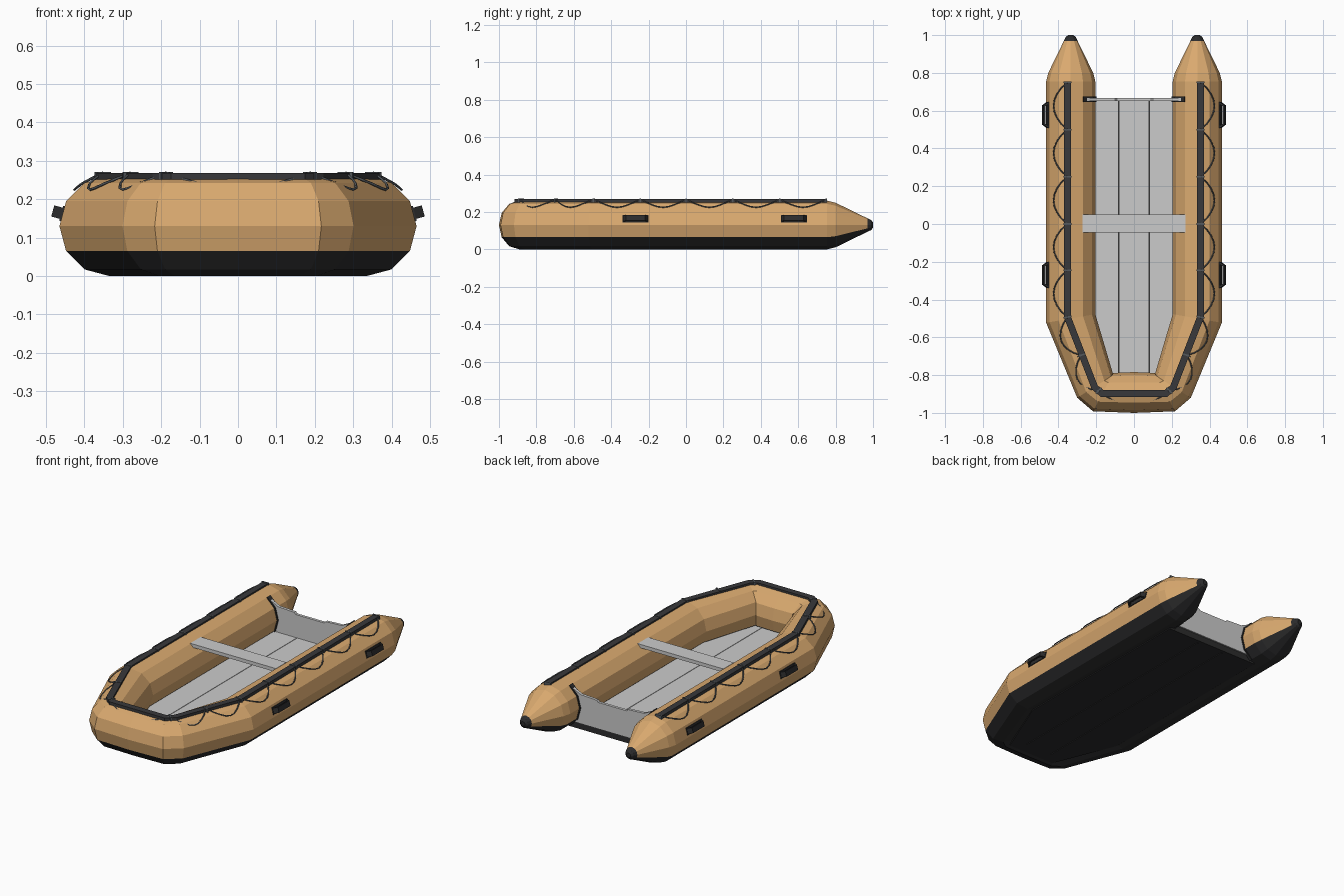
import bpy, bmesh, math
from mathutils import Vector

if "Cube" in bpy.data.objects:
    bpy.data.objects.remove(bpy.data.objects["Cube"])


def material(name, rgb):
    m = bpy.data.materials.new(name)
    m.diffuse_color = (*rgb, 1)
    m.use_nodes = True
    m.node_tree.nodes["Principled BSDF"].inputs["Base Color"].default_value = m.diffuse_color
    return m


TAN = material("tan_fabric", (0.70, 0.40, 0.16))
BLACK = material("black_rubber", (0.025, 0.025, 0.026))
DARK = material("dark_webbing", (0.04, 0.04, 0.043))
ROPE = material("grey_rope", (0.09, 0.10, 0.11))


def finish(name, bm, mats=(), mirror=False):
    bmesh.ops.recalc_face_normals(bm, faces=bm.faces)
    me = bpy.data.meshes.new(name)
    bm.to_mesh(me)
    bm.free()
    for m in mats:
        me.materials.append(m)
    ob = bpy.data.objects.new(name, me)
    bpy.context.collection.objects.link(ob)
    if mirror:
        mod = ob.modifiers.new("mirror", 'MIRROR')
        mod.merge_threshold = 0.0005
    return ob


def loft(name, rings, mats=(), cap=(True, True), pick=None, mirror=False):
    """Skin closed rings; pick(station, segment) gives the material slot."""
    bm = bmesh.new()
    rows = [[bm.verts.new(p) for p in r] for r in rings]
    n = len(rows[0])
    for s in range(len(rows) - 1):
        for k in range(n):
            j = (k + 1) % n
            f = bm.faces.new((rows[s][k], rows[s][j], rows[s + 1][j], rows[s + 1][k]))
            f.material_index = pick(s, k) if pick else 0
    for end, row in zip(cap, (rows[0], rows[-1])):
        if end:
            bm.faces.new(row).material_index = pick(0, 0) if pick else 0
    return finish(name, bm, mats, mirror)


def slab(name, pts, z0, z1, mats=(), mirror=False):
    return loft(name, [[(x, y, z) for x, y in pts] for z in (z0, z1)], mats, mirror=mirror)


def both(pts):
    """Complete a right-hand half outline with its left-hand mirror."""
    return pts + [(-x, y) for x, y in reversed(pts)]


# Inflated tube: centre x, y, outward angle, horizontal radius, vertical radius
R, ZC, CX = 0.13, 0.13, 0.335
stations = [(CX, 1.0, 0, .013, .013), (CX, .99, 0, .027, .027), (CX, .97, 0, .036, .036),
            (CX, .80, 0, .119, .119), (CX, .755, 0, R, R), (CX, -.50, -10, .132, R),
            (.205, -.86, -32, .113, R), (.163, -.89, -62, .115, R), (0, -.892, -90, .108, R)]
rings = []
for cx, cy, ang, rh, rv in stations:
    a = math.radians(ang)
    ring = []
    for k in range(12):
        t = math.radians(30 * k)
        o = rh * math.cos(t)
        ring.append((cx + o * math.cos(a), cy + o * math.sin(a), ZC + rv * math.sin(t)))
    rings.append(ring)
loft("inflated_tube", rings, (TAN, BLACK), (True, False),
     lambda s, k: 1 if s < 2 or 7 <= k <= 10 else 0, mirror=True)

# Hull bottom with two runners
slab("hull_bottom", both([(.30, .66), (.30, -.50), (.15, -.87)]), .004, .04, (BLACK,))
slab("hull_runner", [(.08, .64), (.09, .64), (.09, -.80), (.08, -.80)], 0, .006, (BLACK,), True)

# Floor boards
slab("floor_centre_board", both([(.08, .655), (.08, -.83)]), .04, .06)
slab("floor_side_board", [(.083, .655), (.25, .655), (.25, -.49), (.12, -.83), (.083, -.83)],
     .04, .06, mirror=True)

# Seat plank
slab("seat", both([(.272, .05), (.272, -.045)]), .225, .245)

# Transom with lowered top edge
profile = both([(.27, .04), (.27, .24), (.20, .207), (.10, .202), (.09, .192)])
loft("transom", [[(x, y, z) for x, z in profile] for y in (.652, .668)])

# Rubber seals where the transom meets the tubes
seal = []
for deg in range(120, 241, 30):
    t = math.radians(deg)
    seal.append([(CX + r * math.cos(t), y, ZC + r * math.sin(t))
                 for r, y in ((.125, .645), (.136, .645), (.136, .675), (.125, .675))])
loft("transom_seal", seal, (BLACK,), mirror=True)

# Rubbing strap along the top of the tube
path = [Vector(p) for p in ((.352, .75), (.352, -.493), (.208, -.865), (.168, -.898), (0, -.898))]
strap = []
for i, p in enumerate(path):
    d0 = (path[max(i, 1)] - path[max(i, 1) - 1]).normalized()
    j = min(i, len(path) - 2)
    d1 = (path[j + 1] - path[j]).normalized()
    d = (d0 + d1).normalized()
    n = Vector((-d.y, d.x)) * 0.018 / d.dot(d0)
    strap.append([(p.x + s * n.x, p.y + s * n.y, z)
                  for s, z in ((-1, .246), (1, .246), (1, .268), (-1, .268))])
loft("top_strap", strap, (DARK,), (True, False), mirror=True)

# Lifeline: scallops hanging outward between ties on the strap
ties = [Vector(p) for p in ((.352, .75), (.352, .50), (.352, .25), (.352, 0), (.352, -.245),
                            (.352, -.493), (.28, -.695), (.187, -.882), (-.187, -.882))]


def rope(name, pts, r, mirror):
    cu = bpy.data.curves.new(name, 'CURVE')
    cu.dimensions = '3D'
    cu.bevel_depth = r
    cu.bevel_resolution = 0
    sp = cu.splines.new('POLY')
    sp.points.add(len(pts) - 1)
    for q, p in zip(sp.points, pts):
        q.co = (*p, 1)
    cu.materials.append(ROPE)
    ob = bpy.data.objects.new(name, cu)
    bpy.context.collection.objects.link(ob)
    if mirror:
        ob.modifiers.new("mirror", 'MIRROR')


for i, (a, b) in enumerate(zip(ties, ties[1:])):
    bow = i == len(ties) - 2
    d = (b - a).normalized()
    out = Vector((-d.y, d.x))
    if out.dot((a + b) / 2 - Vector((0, -.3 if bow else (a.y + b.y) / 2))) < 0:
        out = -out
    pts = []
    for k in range(9):
        u = k / 8
        drop = 0.074 * math.sin(math.pi * u) ** 0.8 if 0 < k < 8 else 0
        p = a.lerp(b, u) + out * drop
        off = 0.017 + drop
        pts.append((p.x, p.y, ZC + math.sqrt(R * R - off * off) + .002 + (.008 if k in (0, 8) else 0)))
    rope("lifeline_%d" % (i + 1), pts, .0035, not bow)

# Tie bands across the strap
for i, (p, ang) in enumerate(zip(ties[:8], (0, 0, 0, 0, 0, -10, -21, -42))):
    c, s = math.cos(math.radians(ang)), math.sin(math.radians(ang))
    corners = [(p.x + u * c - v * s, p.y + u * s + v * c)
               for u, v in ((-.021, -.004), (.021, -.004), (.021, .004), (-.021, .004))]
    slab("lifeline_tie_%d" % (i + 1), corners, .25, .271, (ROPE,), True)

# Carry handles on the outer tube sides, tilted with the tube facet
tilt = math.radians(15)
nrm = Vector((math.cos(tilt), 0, math.sin(tilt)))
tan = Vector((-math.sin(tilt), 0, math.cos(tilt)))
grip = [(-.07, 0), (-.052, .027), (.052, .027), (.07, 0),
        (.058, 0), (.046, .018), (-.046, .018), (-.058, 0)]
plate = [(-.07, -.006), (.07, -.006), (.07, .004), (-.07, .004)]
for tag, y in (("rear", .577), ("front", -.27)):
    base = Vector((CX, y, ZC)) + nrm * .1255
    for part, prof, w, lift in (("handle", grip, .015, 0), ("handle_patch", plate, .02, 0)):
        loft("%s_%s" % (tag, part),
             [[base + nrm * n + Vector((0, v, 0)) + tan * s for v, n in prof] for s in (-w, w)],
             (BLACK,), mirror=True)
